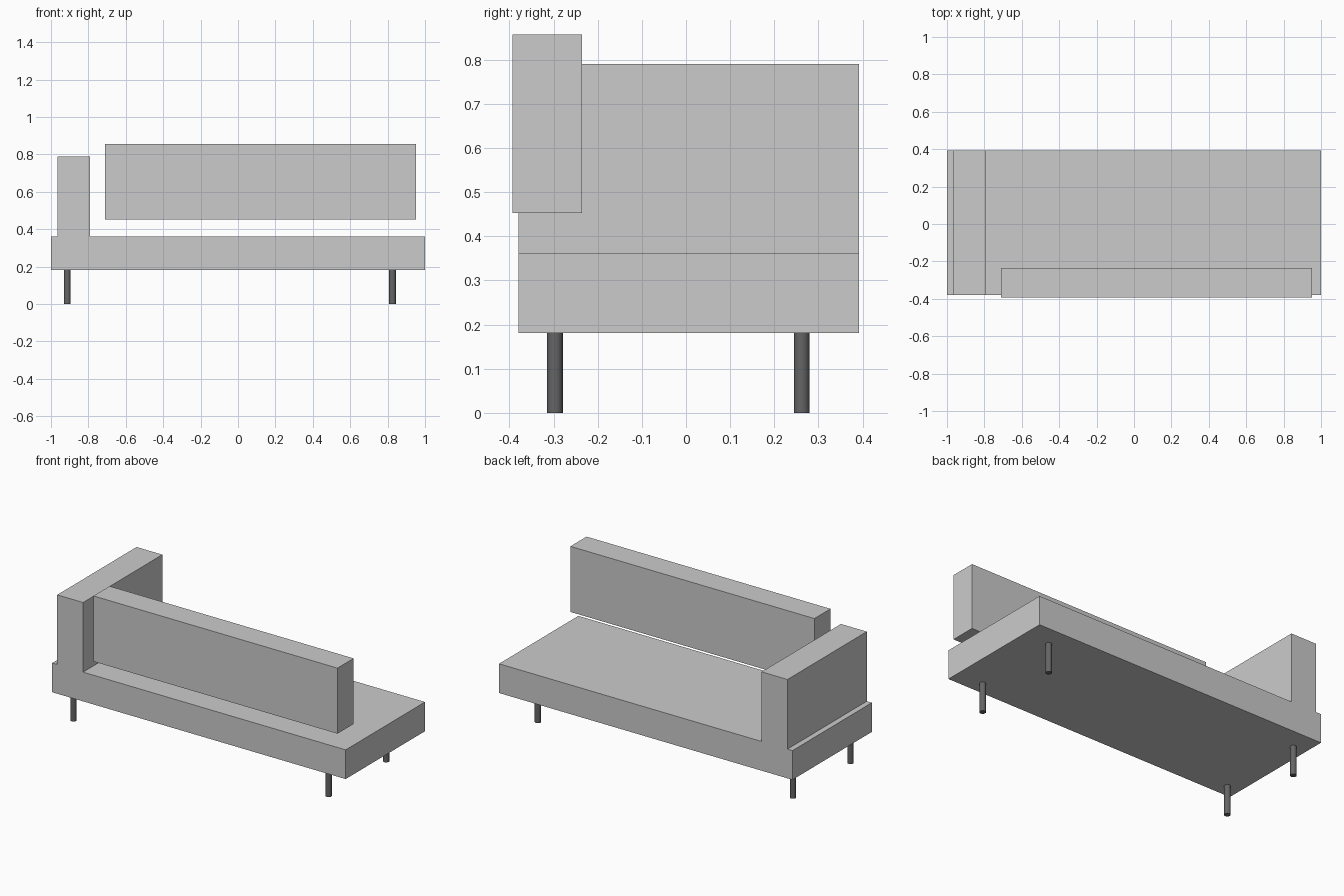
import bpy
import bmesh

if "Cube" in bpy.data.objects:
    bpy.data.objects.remove(bpy.data.objects["Cube"], do_unlink=True)


def material(name, rgb):
    mat = bpy.data.materials.new(name)
    mat.use_nodes = True
    mat.diffuse_color = (*rgb, 1)
    mat.node_tree.nodes["Principled BSDF"].inputs["Base Color"].default_value = (*rgb, 1)
    return mat


def extruded(name, profile, y0, y1, mat):
    """Extrude an x-z outline from y0 to y1."""
    bm = bmesh.new()
    face = bm.faces.new([bm.verts.new((x, y0, z)) for x, z in profile])
    result = bmesh.ops.extrude_face_region(bm, geom=[face])
    moved = [v for v in result["geom"] if isinstance(v, bmesh.types.BMVert)]
    bmesh.ops.translate(bm, verts=moved, vec=(0, y1 - y0, 0))
    bmesh.ops.recalc_face_normals(bm, faces=bm.faces)
    mesh = bpy.data.meshes.new(name)
    bm.to_mesh(mesh)
    bm.free()
    mesh.materials.append(mat)
    obj = bpy.data.objects.new(name, mesh)
    bpy.context.collection.objects.link(obj)
    return obj


fabric = material("light grey fabric", (0.6, 0.6, 0.6))
metal = material("dark grey metal", (0.13, 0.13, 0.135))

# Seat platform and arm share one outline
SEAT_Z, SEAT_TOP, ARM_TOP = 0.181, 0.361, 0.79
extruded("seat_and_arm", [
    (-1, SEAT_Z), (1, SEAT_Z), (1, SEAT_TOP), (-0.79, SEAT_TOP),
    (-0.79, ARM_TOP), (-0.966, ARM_TOP), (-0.966, SEAT_TOP), (-1, SEAT_TOP),
], -0.38, 0.392, fabric)

# Backrest floats above the seat
extruded("backrest", [
    (-0.71, 0.453), (0.953, 0.453), (0.953, 0.857), (-0.71, 0.857),
], -0.393, -0.236, fabric)

# Four round legs
for side, x in (("right", -0.913), ("left", 0.826)):
    for end, y in (("front", -0.297), ("back", 0.262)):
        bpy.ops.mesh.primitive_cylinder_add(
            vertices=32, radius=0.0178, depth=SEAT_Z, location=(x, y, SEAT_Z / 2))
        leg = bpy.context.object
        leg.name = f"{end}_{side}_leg"
        leg.data.materials.append(metal)
        bpy.ops.object.shade_smooth_by_angle()
